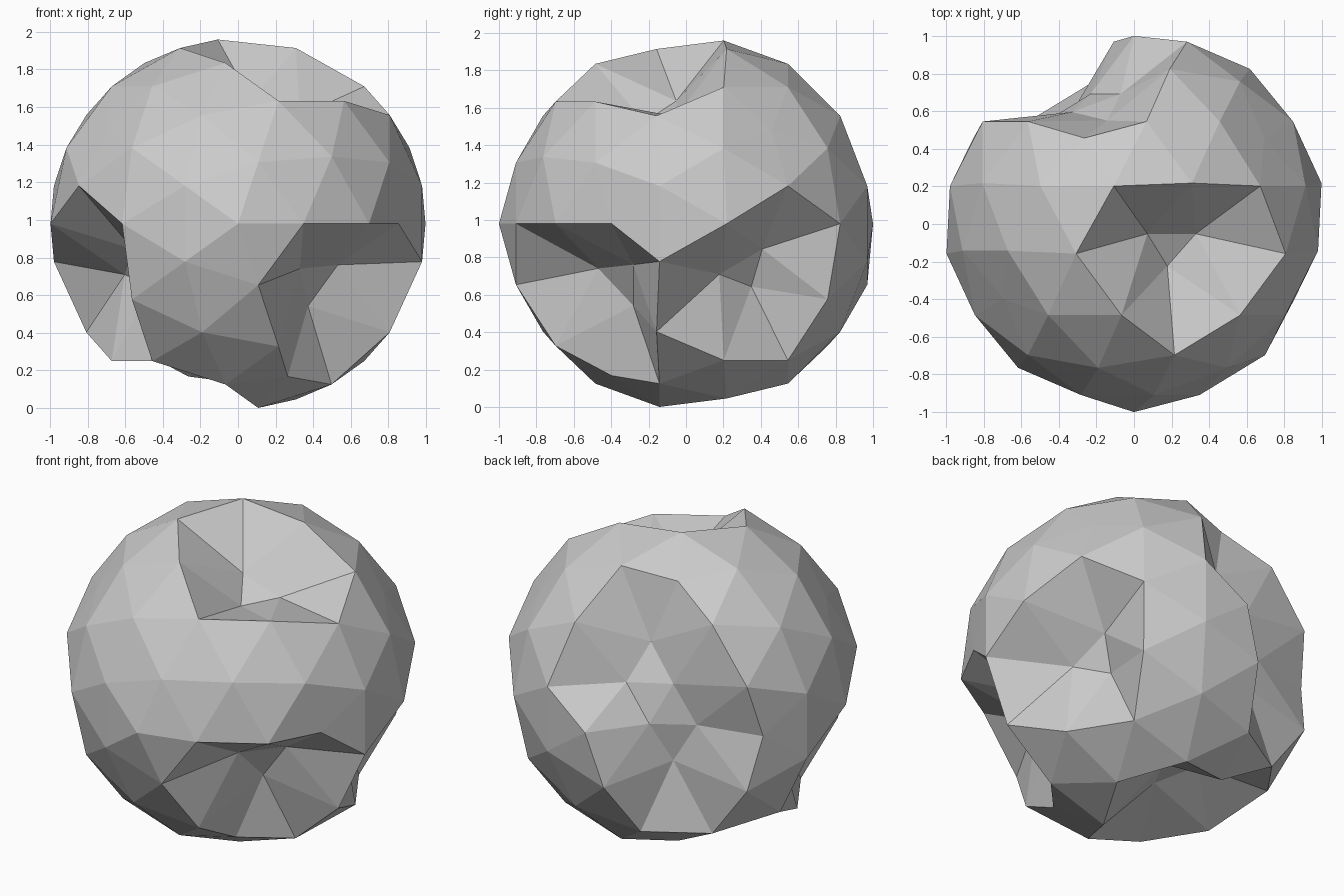
import bpy
import bmesh
from mathutils import Vector, Matrix

if "Cube" in bpy.data.objects:
    bpy.data.objects.remove(bpy.data.objects["Cube"])

# Base ball: icosahedron with poles on the y axis, each edge split in three
bm = bmesh.new()
bmesh.ops.create_icosphere(bm, subdivisions=1, radius=1.0,
                           matrix=Matrix(((1, 0, 0, 0), (0, 0, -1, 0), (0, 1, 0, 0), (0, 0, 0, 1))))
bmesh.ops.subdivide_edges(bm, edges=bm.edges[:], cuts=2, use_grid_fill=True)
bmesh.ops.triangulate(bm, faces=[f for f in bm.faces if len(f.verts) > 3])
for v in bm.verts:
    v.co.normalize()

# Dents: the three vertices closest to each direction sink toward the middle
dents = [(.30, -.27, .92), (.62, -.62, -.45), (-.83, -.38, -.38), (.83, .38, -.38),
         (-.27, .83, .45), (-.51, .83, -.12), (-.31, .05, -.95)]
sunk = set()
for d in dents:
    direction = Vector(d).normalized()
    sunk.update(sorted(bm.verts, key=lambda v: -v.co.dot(direction))[:3])

# Slightly flattened five-sided corners, bulged front pole and stretched width
moves = {}
for v in bm.verts:
    co = v.co.copy()
    five = len(v.link_edges) == 5
    if five:
        co *= 1.03 if co.y < -.9 else .97 if co.y > .9 else .955
    if v in sunk:
        mid = Vector((0, .1, 0))
        co = mid + (co - mid) * .67
    elif not five:
        co.x *= 1.015
    moves[v] = co
for v, co in moves.items():
    v.co = co + Vector((0, .03, .98))

bmesh.ops.recalc_face_normals(bm, faces=bm.faces[:])
mesh = bpy.data.meshes.new("dented_rock")
bm.to_mesh(mesh)
bm.free()
rock = bpy.data.objects.new("dented_rock", mesh)
bpy.context.collection.objects.link(rock)
